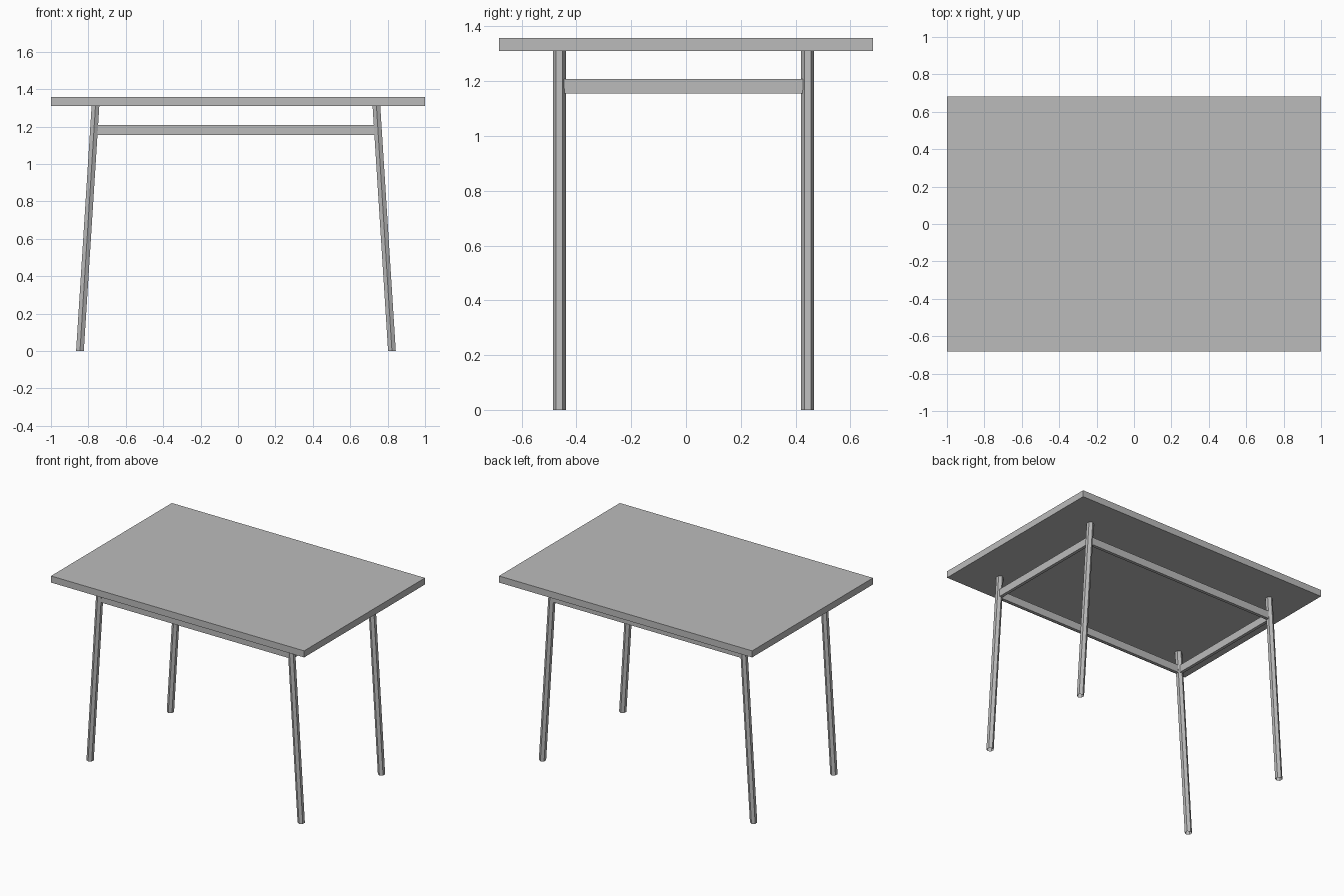
import bpy
import bmesh
from math import cos, sin, tau
from mathutils import Vector

cube = bpy.data.objects.get("Cube")
if cube:
    bpy.data.objects.remove(cube, do_unlink=True)

grey = bpy.data.materials.new("plain_grey")
grey.use_nodes = True
colour = (0.5, 0.5, 0.5, 1)
grey.diffuse_color = colour
for node in grey.node_tree.nodes:
    if node.type == "BSDF_PRINCIPLED":
        node.inputs["Base Color"].default_value = colour


def add_object(name, bm):
    bmesh.ops.recalc_face_normals(bm, faces=bm.faces)
    mesh = bpy.data.meshes.new(name)
    bm.to_mesh(mesh)
    bm.free()
    mesh.materials.append(grey)
    bpy.context.collection.objects.link(bpy.data.objects.new(name, mesh))


def board(name, low, high):
    low, high = Vector(low), Vector(high)
    bm = bmesh.new()
    bmesh.ops.create_cube(bm, size=1)
    bmesh.ops.scale(bm, vec=high - low, verts=bm.verts)
    bmesh.ops.translate(bm, vec=(low + high) / 2, verts=bm.verts)
    add_object(name, bm)


def leg(name, foot_x, top_x, y):
    # Six-sided leg, leaning outward, cut level at both ends
    bm = bmesh.new()
    rings = []
    for x, z in ((foot_x, 0), (top_x, TOP_LOW)):
        rings.append([bm.verts.new((x + LEG_R * sin(tau * i / SIDES),
                                    y + LEG_R * cos(tau * i / SIDES), z))
                      for i in range(SIDES)])
    for i in range(SIDES):
        j = (i + 1) % SIDES
        bm.faces.new((rings[0][i], rings[0][j], rings[1][j], rings[1][i]))
    add_object(name, bm)


SIDES, LEG_R = 6, 0.0238
TOP_LOW, TOP_HIGH = 1.311, 1.358
RAIL_LOW, RAIL_HIGH, RAIL_HALF = 1.155, 1.209, 0.011
CENTRE_X, CENTRE_Y = -0.011, -0.009
FOOT, HEAD, DEPTH = 0.834, 0.751, 0.453

# Table top
board("table_top", (-1, -0.682, TOP_LOW), (1, 0.682, TOP_HIGH))

# Legs
for side, sx in (("left", 1), ("right", -1)):
    for end, sy in (("front", -1), ("back", 1)):
        leg(f"{end}_{side}_leg", CENTRE_X + sx * FOOT,
            CENTRE_X + sx * HEAD, CENTRE_Y + sy * DEPTH)

# Rails joining the legs, meeting at the leg centres
rail_x = FOOT + (HEAD - FOOT) * (RAIL_LOW + RAIL_HIGH) / 2 / TOP_LOW
for name, sy in (("front_rail", -1), ("back_rail", 1)):
    y = CENTRE_Y + sy * DEPTH
    board(name, (CENTRE_X - rail_x, y - RAIL_HALF, RAIL_LOW),
          (CENTRE_X + rail_x, y + RAIL_HALF, RAIL_HIGH))
for name, sx in (("left_rail", 1), ("right_rail", -1)):
    x = CENTRE_X + sx * rail_x
    board(name, (x - RAIL_HALF, CENTRE_Y - DEPTH, RAIL_LOW),
          (x + RAIL_HALF, CENTRE_Y + DEPTH, RAIL_HIGH))
